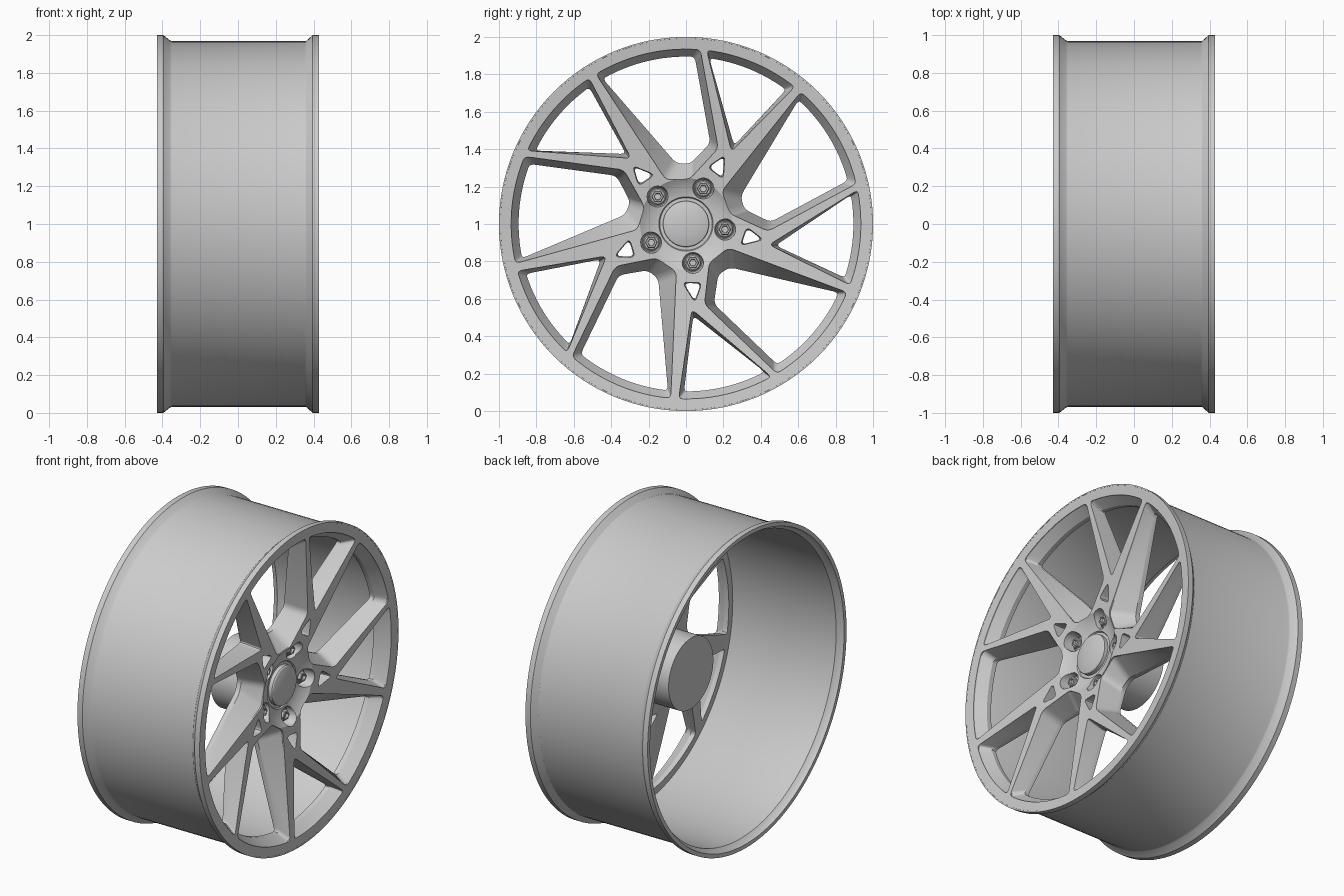
import bpy, bmesh, math
from mathutils import Vector

if "Cube" in bpy.data.objects:
    bpy.data.objects.remove(bpy.data.objects["Cube"])

STEP = math.radians(72)
LUG_ANGLE, LUG_R = math.radians(64), 0.21


def to_world(x, p):
    return (x, p[0], 1 + p[1])


def polar(r, a):
    return Vector((r * math.cos(a), r * math.sin(a)))


def rotated(pts, a):
    c, s = math.cos(a), math.sin(a)
    return [Vector((p[0] * c - p[1] * s, p[0] * s + p[1] * c)) for p in pts]


def finish(name, bm):
    bmesh.ops.remove_doubles(bm, verts=bm.verts, dist=1e-5)
    bmesh.ops.recalc_face_normals(bm, faces=bm.faces)
    me = bpy.data.meshes.new(name)
    bm.to_mesh(me)
    bm.free()
    ob = bpy.data.objects.new(name, me)
    bpy.context.collection.objects.link(ob)
    return ob


def smooth(ob):
    bpy.ops.object.select_all(action='DESELECT')
    ob.select_set(True)
    bpy.context.view_layer.objects.active = ob
    bpy.ops.object.shade_smooth_by_angle(angle=math.radians(28))


def skin(bm, rings, caps=True, closed=False):
    """Join rings of world points with quads."""
    vs = [[bm.verts.new(p) for p in ring] for ring in rings]
    pairs = list(zip(vs, vs[1:])) + ([(vs[-1], vs[0])] if closed else [])
    n = len(vs[0])
    for a, b in pairs:
        for i in range(n):
            j = (i + 1) % n
            bm.faces.new((a[i], a[j], b[j], b[i]))
    if caps and not closed:
        bm.faces.new(vs[0])
        bm.faces.new(vs[-1][::-1])


def lathe(bm, profile, n=128, centre=(0, 0), closed=False):
    """Revolve (radius, x) points about an axis along x."""
    c = Vector(centre)
    skin(bm, [[to_world(x, c + polar(r, math.tau * i / n)) for i in range(n)]
              for r, x in profile], closed=closed)


def front_x(r):
    return 0.352 + (r - 0.26) * 0.1068


def back_x(r):
    return 0.19 + (r - 0.25) * 0.21


def outline(pts, radius, arc=True):
    """Round the corners; optionally close along a circular rim arc."""
    pts = [Vector(p) for p in pts]
    poly = list(pts)
    if arc:
        a0 = math.atan2(pts[-1].y, pts[-1].x)
        a1 = math.atan2(pts[0].y, pts[0].x)
        poly += [polar(pts[0].length, a0 + (a1 - a0) * k / 12) for k in range(1, 12)]
    out = []
    for i, p in enumerate(poly):
        if i >= len(pts):
            out.append(p)
            continue
        ends = []
        for q in (poly[i - 1], poly[(i + 1) % len(poly)]):
            d = q - p
            ends.append(p + d * min(radius / d.length, 0.45))
        for k in range(5):
            t = k / 4
            out.append(ends[0] * (1 - t) ** 2 + p * 2 * t * (1 - t) + ends[1] * t * t)
    return out


def window(bm, front, back, k):
    """Tapered cutter: wide at the face, narrow at the back."""
    f, b = rotated(front, STEP * k), rotated(back, STEP * k)
    skin(bm, [[to_world(0.6, p) for p in f],
              [to_world(front_x(p.length) - 0.008, p) for p in f],
              [to_world(back_x(p.length) + 0.03, p) for p in b],
              [to_world(-0.2, p) for p in b]])


R = math.radians
# Rim barrel with a flange at each end
bm = bmesh.new()
lathe(bm, [(0.975, -0.43), (1.0, -0.43), (1.0, -0.395), (0.972, -0.36), (0.968, -0.35),
           (0.968, 0.36), (1.0, 0.395), (1.0, 0.43), (0.992, 0.43), (0.985, 0.415),
           (0.952, 0.35), (0.952, -0.39), (0.97, -0.41)], closed=True)
smooth(finish("rim_barrel", bm))

# Solid dished face with the rear hub
bm = bmesh.new()
lathe(bm, [(0.14, 0.30), (0.145, 0.308), (0.20, 0.318), (0.245, front_x(0.25)),
           (0.60, front_x(0.60)), (0.992, 0.4295), (0.985, 0.40), (0.96, back_x(0.96)),
           (0.25, 0.19), (0.225, 0.17), (0.225, -0.035)])
face = finish("spoked_face", bm)

# Cutters: large windows, narrow windows, small holes and bolt pockets
big_front = outline([polar(0.935, R(121)), (-0.108, 0.237), (0.02, 0.24),
                     (0.172, 0.405), polar(0.935, R(85.3))], 0.03)
big_back = outline([polar(0.895, R(119.8)), (-0.053, 0.325), (0.02, 0.32),
                    (0.13, 0.433), polar(0.895, R(87))], 0.03)
slim_front = outline([polar(0.935, R(83.2)), (0.243, 0.388), polar(0.935, R(51.6))], 0.03)
slim_back = outline([polar(0.895, R(82)), (0.257, 0.42), polar(0.895, R(53.3))], 0.03)
hole = [Vector(p) for p in ((0.196, 0.248), (0.204, 0.36), (0.122, 0.304))]
mid = sum(hole, Vector((0, 0))) / 3
hole_back = outline(hole, 0.03, arc=False)
hole_front = outline([mid + (p - mid) * 1.15 for p in hole], 0.03, arc=False)

bm = bmesh.new()
for k in range(5):
    window(bm, big_front, big_back, k)
    window(bm, slim_front, slim_back, k)
    window(bm, hole_front, hole_back, k)
    lathe(bm, [(0.057, 0.5), (0.057, 0.325), (0.048, 0.265)], 24,
          polar(LUG_R, LUG_ANGLE + STEP * k))
cutter = finish("cutter", bm)
cutter.hide_render = True

mod = face.modifiers.new("windows", 'BOOLEAN')
mod.operation = 'DIFFERENCE'
mod.solver = 'EXACT'
mod.object = cutter
bpy.context.view_layer.objects.active = face
bpy.ops.object.modifier_apply(modifier=mod.name)
bpy.data.objects.remove(cutter)
smooth(face)

# Domed centre cap
bm = bmesh.new()
lathe(bm, [(0.123, 0.29), (0.123, 0.324), (0.118, 0.33), (0.09, 0.338),
           (0.05, 0.344), (0.01, 0.346)], 64)
smooth(finish("centre_cap", bm))

# Wheel bolts: round collar with a hexagonal socketed head
for k in range(5):
    c = polar(LUG_R, LUG_ANGLE + STEP * k)
    bm = bmesh.new()
    lathe(bm, [(0.044, 0.255), (0.044, 0.29), (0.038, 0.296)], 24, c)
    lathe(bm, [(0.033, 0.285), (0.033, 0.312), (0.029, 0.316), (0.02, 0.316),
               (0.018, 0.302)], 6, c)
    smooth(finish(f"wheel_bolt_{k + 1}", bm))
